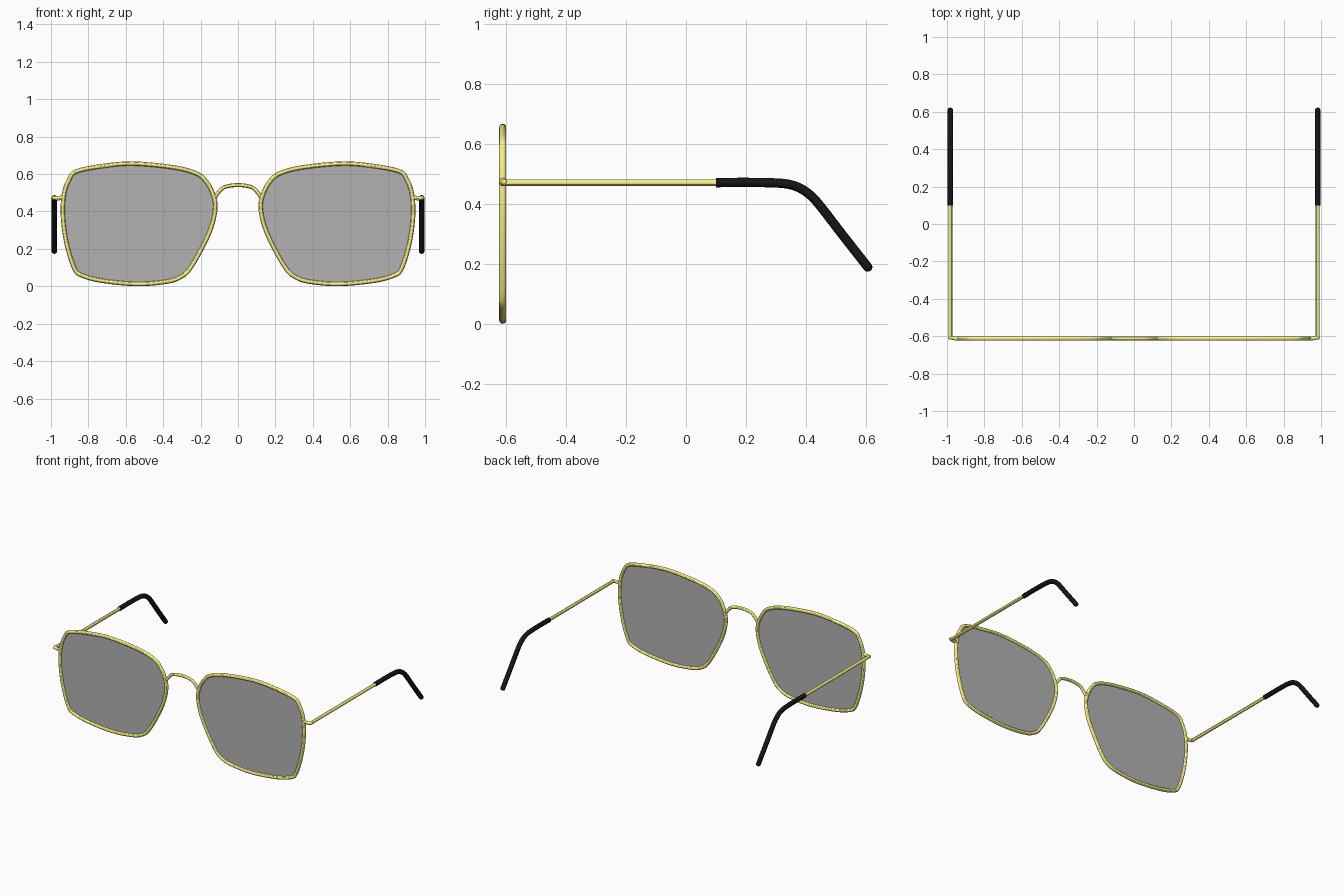
import bpy, bmesh
from mathutils import Vector

if "Cube" in bpy.data.objects:
    bpy.data.objects.remove(bpy.data.objects["Cube"])


def material(name, color):
    m = bpy.data.materials.new(name)
    m.diffuse_color = color
    m.use_nodes = True
    m.node_tree.nodes["Principled BSDF"].inputs["Base Color"].default_value = m.diffuse_color
    return m


gold = material("gold_metal", (0.94, 0.89, 0.25, 1))
black = material("black_plastic", (0.008, 0.008, 0.008, 1))
tint = material("grey_glass", (0.45, 0.45, 0.45, 1))
FRONT_Y = -0.612


def smooth_path(pts, closed=False, steps=5):
    """Catmull-Rom interpolation through the given points."""
    pts = [Vector(p) for p in pts]
    n = len(pts)
    get = (lambda i: pts[i % n]) if closed else (lambda i: pts[max(0, min(n - 1, i))])
    out = []
    for i in range(n if closed else n - 1):
        a, b, c, d = (get(i + k) for k in (-1, 0, 1, 2))
        for s in range(steps):
            t = s / steps
            out.append(0.5 * (2 * b + (c - a) * t + (2 * a - 5 * b + 4 * c - d) * t ** 2
                              + (3 * b - a - 3 * c + d) * t ** 3))
    if not closed:
        out.append(pts[-1])
    return out


def finish(name, mesh, mat, mirror):
    ob = bpy.data.objects.new(name, mesh)
    bpy.context.collection.objects.link(ob)
    mesh.materials.clear()
    mesh.materials.append(mat)
    if mirror:
        ob.modifiers.new("mirror", "MIRROR").use_mirror_merge = False
    return ob


def tube(name, path, radius, mat, closed=False, mirror=True, round_end=False):
    """Round wire swept along a path, converted to a smooth mesh."""
    cu = bpy.data.curves.new(name, "CURVE")
    cu.dimensions = "3D"
    cu.bevel_depth = radius
    cu.bevel_resolution = 4
    cu.use_fill_caps = True
    pts = [(p, 1.0) for p in path]
    if round_end:
        end = path[-1]
        d = (end - path[-2]).normalized() * radius
        pts += [(end + d * k, r) for k, r in ((0.4, 0.92), (0.75, 0.66), (0.95, 0.31))]
    sp = cu.splines.new("POLY")
    sp.points.add(len(pts) - 1)
    for q, (p, r) in zip(sp.points, pts):
        q.co = (*p, 1)
        q.radius = r
    sp.use_cyclic_u = closed
    tmp = bpy.data.objects.new("tmp", cu)
    bpy.context.collection.objects.link(tmp)
    bpy.context.view_layer.update()
    mesh = bpy.data.meshes.new_from_object(tmp.evaluated_get(bpy.context.evaluated_depsgraph_get()))
    bpy.data.objects.remove(tmp)
    ob = finish(name, mesh, mat, mirror)
    bpy.ops.object.select_all(action="DESELECT")
    ob.select_set(True)
    bpy.context.view_layer.objects.active = ob
    bpy.ops.object.shade_smooth_by_angle()
    return ob


# Rims: rounded-square outline of one lens, mirrored
outline = [(.22, .602), (.34, .635), (.56, .656), (.73, .642), (.865, .614), (.902, .572),
           (.928, .505), (.937, .41), (.929, .30), (.907, .19), (.872, .09), (.835, .058),
           (.73, .030), (.54, .012), (.38, .025), (.31, .048), (.26, .09), (.195, .20),
           (.143, .315), (.121, .42), (.133, .49), (.167, .556)]
rim_path = smooth_path([(x, FRONT_Y, z) for x, z in outline], closed=True)
tube("rim", rim_path, 0.0118, gold, closed=True)

# Lenses: thin flat panes filling the rims
bm = bmesh.new()
bm.faces.new([bm.verts.new(p) for p in rim_path])
bm.normal_update()
lens_mesh = bpy.data.meshes.new("lens")
bm.to_mesh(lens_mesh)
bm.free()
lens = finish("lens", lens_mesh, tint, True)
pane = lens.modifiers.new("thickness", "SOLIDIFY")
pane.thickness = 0.004
pane.offset = 0

# Nose bridge
half = [(.122, .478), (.108, .498), (.08, .526), (.045, .537)]
bridge = [(-x, FRONT_Y, z) for x, z in half] + [(0, FRONT_Y, .541)]
bridge += [(x, FRONT_Y, z) for x, z in reversed(half)]
tube("nose_bridge", smooth_path(bridge), 0.0105, gold, mirror=False)

# Hinges joining the rims to the temple arms
tube("hinge", smooth_path([(.935, FRONT_Y, .479), (.952, FRONT_Y, .471), (.968, -.609, .470),
                           (.985, -.607, .473)]), 0.0105, gold, round_end=True)

# Straight temple arms
tube("temple_arm", [Vector((.982, -.61, .471)), Vector((.982, .12, .471))], 0.011, gold)

# Ear tips: black sleeves bending down behind the ear
tip = [(.10, .471), (.20, .472), (.30, .470), (.345, .465), (.38, .453), (.414, .430),
       (.446, .396), (.52, .300), (.607, .189)]
tube("ear_tip", smooth_path([(.982, y, z) for y, z in tip]), 0.0155, black, round_end=True)
